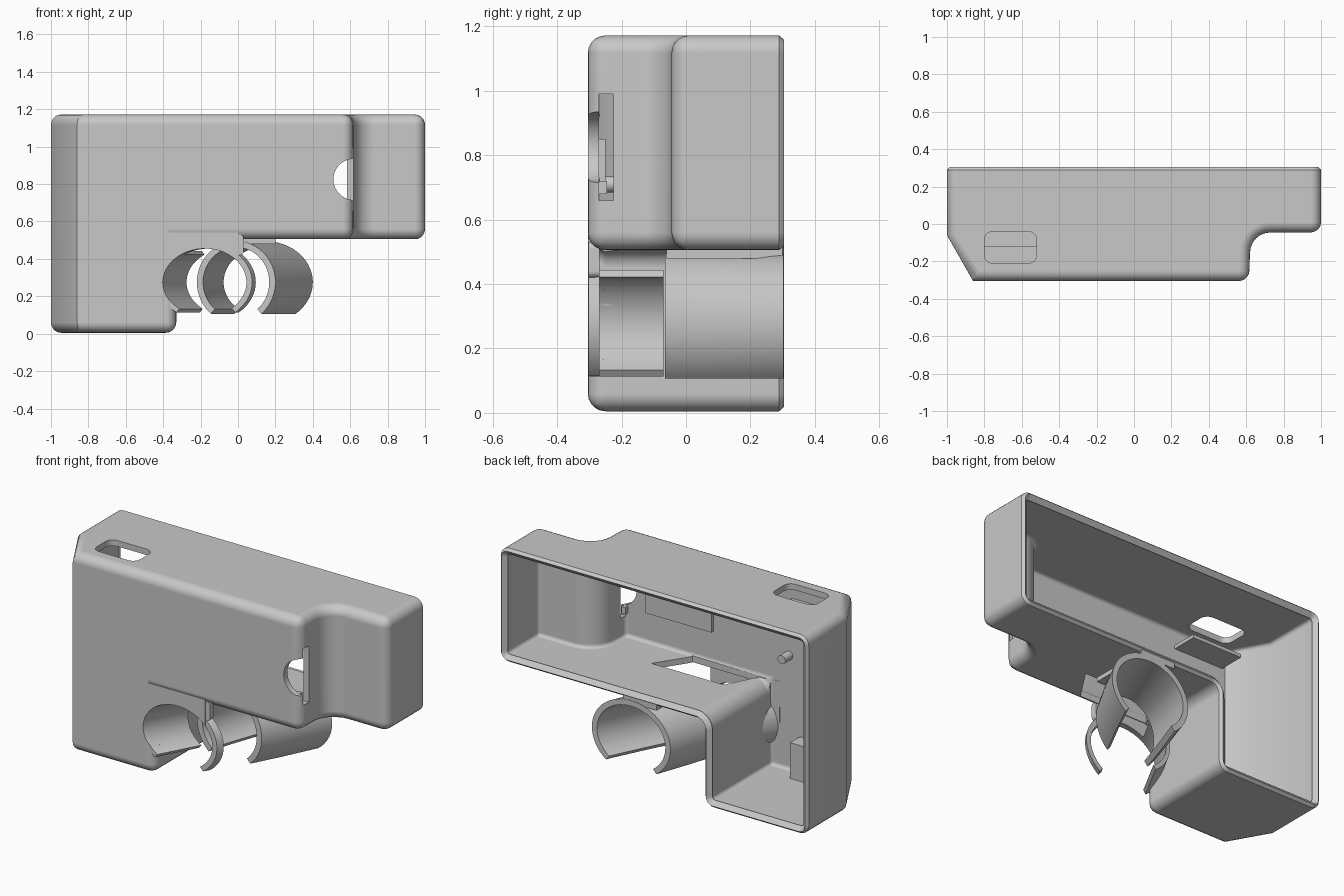
import bpy, bmesh
from math import radians, cos, sin, pi

old = bpy.data.objects.get("Cube")
if old:
    bpy.data.objects.remove(old, do_unlink=True)

GREY = (0.58, 0.58, 0.58, 1)
grey = bpy.data.materials.new("plain_grey")
grey.use_nodes = True
grey.diffuse_color = GREY
grey.node_tree.nodes["Principled BSDF"].inputs["Base Color"].default_value = GREY


def make(name, bm):
    bmesh.ops.recalc_face_normals(bm, faces=bm.faces)
    me = bpy.data.meshes.new(name)
    bm.to_mesh(me)
    bm.free()
    me.materials.append(grey)
    ob = bpy.data.objects.new(name, me)
    bpy.context.collection.objects.link(ob)
    return ob


def activate(ob):
    bpy.ops.object.select_all(action='DESELECT')
    ob.select_set(True)
    bpy.context.view_layer.objects.active = ob


def apply(ob, kind, **settings):
    mod = ob.modifiers.new("step", kind)
    for key, value in settings.items():
        setattr(mod, key, value)
    activate(ob)
    bpy.ops.object.modifier_apply(modifier=mod.name)


def boolean(ob, other, op='DIFFERENCE'):
    apply(ob, 'BOOLEAN', object=other, operation=op, solver='EXACT')
    bpy.data.objects.remove(other, do_unlink=True)


def prism(name, points, place, lo, hi):
    bm = bmesh.new()
    ends = [[bm.verts.new(place(p, d)) for p in points] for d in (lo, hi)]
    for ring in ends:
        bm.faces.new(ring)
    for i in range(len(points)):
        bm.faces.new((ends[0][i - 1], ends[0][i], ends[1][i], ends[1][i - 1]))
    return make(name, bm)


def along_z(p, z):
    return p[0], p[1], z


def along_y(p, y):
    return p[0], y, p[1]


def box(name, lo, hi, round_by=0, axis=2):
    bm = bmesh.new()
    bmesh.ops.create_cube(bm, size=1)
    for v in bm.verts:
        v.co = [(a + b) / 2 + c * (b - a) for a, b, c in zip(lo, hi, v.co)]
    if round_by:
        along = [e for e in bm.edges
                 if abs((e.verts[0].co - e.verts[1].co)[axis]) > 1e-4]
        bmesh.ops.bevel(bm, geom=along, offset=round_by, segments=6,
                        profile=0.5, affect='EDGES')
    return make(name, bm)


def rod(name, x, z, r, y0, y1):
    pts = [(x + r * cos(2 * pi * i / 40), z + r * sin(2 * pi * i / 40)) for i in range(40)]
    return prism(name, pts, along_y, y0, y1)


CLIP_Z = 0.275


def clip(name, stations, rz, wall, start, end, steps=36):
    """Part of a slanted sleeve; stations are (y, centre x, outer radius x)."""
    bm = bmesh.new()
    rows = []
    for i in range(steps + 1):
        a = radians(start + (end - start) * i / steps)
        loop = [(y, cx, rx, rz) for y, cx, rx in stations]
        loop += [(y, cx, rx - wall, rz - wall) for y, cx, rx in reversed(stations)]
        rows.append([bm.verts.new((cx + rx * cos(a), y, CLIP_Z + h * sin(a)))
                     for y, cx, rx, h in loop])
    count = len(rows[0])
    for r0, r1 in zip(rows, rows[1:]):
        for k in range(count):
            m = (k + 1) % count
            bm.faces.new((r0[k], r0[m], r1[m], r1[k]))
    bm.faces.new(rows[0])
    bm.faces.new(rows[-1])
    return make(name, bm)


def bore(y0, y1):
    """Solid slanted cutter matching the inside of the front sleeve."""
    pts = [(0.225 * cos(2 * pi * i / 64), CLIP_Z + 0.18 * sin(2 * pi * i / 64))
           for i in range(64)]
    return prism("bore_cutter", pts,
                 lambda p, y: (p[0] - 0.013 + 0.54 * y, y, p[1]), y0, y1)


# Case: stepped plan crossed with an L-shaped front outline
arc = [(0.73 + 0.11 * cos(radians(a)), -0.155 + 0.11 * sin(radians(a)))
       for a in range(180, 89, -15)]
plan = [(-1, 0.6), (-1, -0.06), (-0.86, -0.305), (0.615, -0.305)] + arc + [
    (1, -0.045), (1, 0.6)]
outline = [(-1, 0.005), (-0.33, 0.005), (-0.33, 0.505), (1, 0.505), (1, 1.172), (-1, 1.172)]
case = prism("case", plan, along_z, -0.5, 1.5)
boolean(case, prism("outline", outline, along_y, -0.8, 0.5), 'INTERSECT')
bm = bmesh.new()
bm.from_mesh(case.data)
bmesh.ops.remove_doubles(bm, verts=bm.verts, dist=0.0005)
bmesh.ops.dissolve_limit(bm, angle_limit=0.02, verts=bm.verts, edges=bm.edges)
bm.to_mesh(case.data)
bm.free()
apply(case, 'BEVEL', width=0.055, segments=5, limit_method='ANGLE',
      angle_limit=radians(65), use_clamp_overlap=False)

# Open the back, narrow its rim, then give the skin a wall
bm = bmesh.new()
bm.from_mesh(case.data)
bmesh.ops.recalc_face_normals(bm, faces=bm.faces)
for y, clear in ((0.305, True), (0.289, False)):
    bmesh.ops.bisect_plane(bm, geom=bm.verts[:] + bm.edges[:] + bm.faces[:],
                           plane_co=(0, y, 0), plane_no=(0, 1, 0), clear_outer=clear)
bm.normal_update()
for v, n in [(v, v.normal.copy()) for v in bm.verts if v.co.y > 0.304]:
    v.co -= n * 0.014
bm.to_mesh(case.data)
bm.free()
apply(case, 'SOLIDIFY', thickness=0.035, offset=-1, use_even_offset=True)

# Openings: top port, side notch with slot, clip bore and floor window
boolean(case, box("port", (-0.8, -0.21, 1.1), (-0.52, -0.04, 1.3), 0.045))
boolean(case, rod("notch", 0.62, 0.825, 0.11, -0.4, -0.262))
boolean(case, box("slot", (0.57, -0.27, 0.66), (0.66, -0.225, 0.99)))
boolean(case, bore(-0.4, -0.07))
window = [(-0.3, -0.262), (0.14, -0.262), (0.27, -0.065), (-0.2, -0.065)]
boolean(case, prism("window", window, along_z, 0.44, 0.6))

# Front web filling the inner corner above the bore
web = box("front_web", (-0.42, -0.304, 0.3), (0.0, -0.268, 0.54))
boolean(web, bore(-0.4, -0.2))

# Sleeve in the leg, thin front hook, full rear clip
sleeve = clip("leg_sleeve", [(-0.3, -0.175, 0.25), (-0.07, -0.05, 0.25)],
              0.205, 0.025, 125, 232)
hook = clip("front_hook", [(-0.303, -0.177, 0.252), (-0.268, -0.157, 0.252)],
            0.21, 0.03, -50, 60)
hook_neck = box("hook_neck", (-0.04, -0.303, 0.42), (0.03, -0.268, 0.53), 0.02, 1)
rear = clip("rear_clip", [(-0.065, -0.01, 0.21), (0.1, 0.06, 0.235), (0.302, 0.145, 0.255)],
            0.22, 0.033, -50, 230, 48)
rear_neck = box("rear_clip_neck", (-0.02, -0.06, 0.48), (0.2, 0.3, 0.515))

# Inner fittings
fittings = [
    box("port_tray", (-0.82, -0.27, 1.03), (-0.5, -0.12, 1.05)),
    box("inner_pad", (0.01, -0.275, 0.72), (0.44, -0.25, 0.85)),
    box("leg_block", (-0.8, -0.275, 0.03), (-0.55, -0.18, 0.25)),
    box("slot_tab", (0.565, -0.275, 0.68), (0.59, -0.245, 0.72)),
    rod("post", -0.48, 0.71, 0.025, -0.275, -0.2),
]

for ob in [case, web, sleeve, hook, hook_neck, rear, rear_neck] + fittings:
    activate(ob)
    bpy.ops.object.shade_smooth_by_angle(angle=radians(32))
    apply(ob, 'WEIGHTED_NORMAL', keep_sharp=True)
